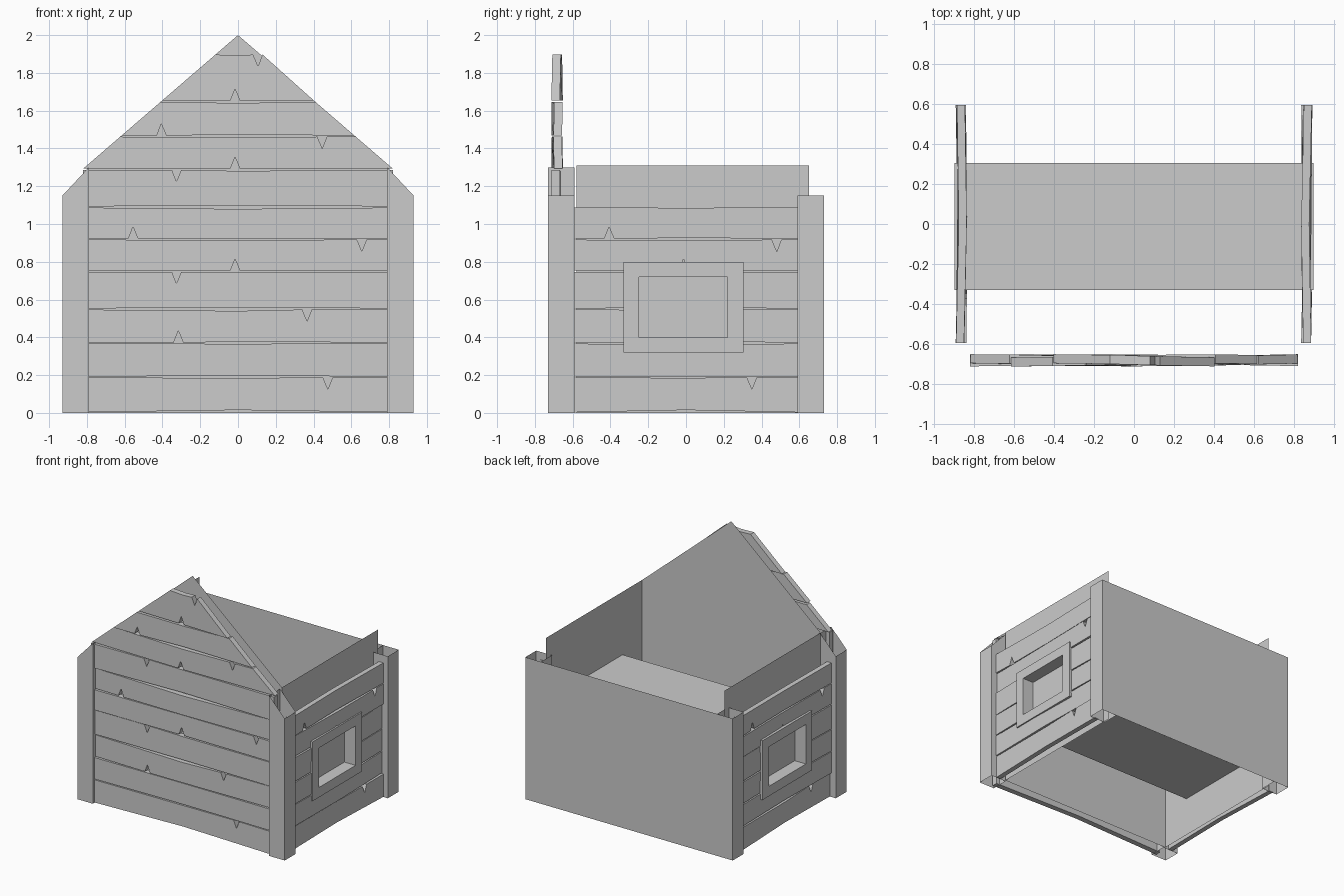
import bpy, bmesh, random
from math import pi, sin
from mathutils import Matrix

if "Cube" in bpy.data.objects:
    bpy.data.objects.remove(bpy.data.objects["Cube"])

random.seed(4)


def new_object(name, verts, faces, fix=False):
    me = bpy.data.meshes.new(name)
    me.from_pydata(verts, [], faces)
    if fix:
        bm = bmesh.new()
        bm.from_mesh(me)
        bmesh.ops.recalc_face_normals(bm, faces=bm.faces)
        bm.to_mesh(me)
        bm.free()
    ob = bpy.data.objects.new(name, me)
    bpy.context.collection.objects.link(ob)
    return ob


def sheet(name, path, closed=False):
    """Vertical thin wall along a path of (x, y, top height)."""
    n = len(path)
    verts = [(x, y, 0) for x, y, t in path] + list(path)
    faces = [(i, (i + 1) % n, n + (i + 1) % n, n + i) for i in range(n if closed else n - 1)]
    return new_object(name, verts, faces)


# Inner shell: side walls and front wall, open at the back, top and bottom
shell = sheet("inner_walls", [(-.8, .65, 1.31), (-.8, -.58, 1.31), (.8, -.58, 1.31), (.8, .65, 1.31)])
new_object("gable_wall", [(-.8, -.58, 1.31), (.8, -.58, 1.31), (0, -.58, 2)], [(0, 1, 2)])

# Front corner posts with sloping open tops
for s, side in ((1, "right"), (-1, "left")):
    path = [(s * .79, -.73, 1.3), (s * .93, -.73, 1.15), (s * .93, -.59, 1.15), (s * .79, -.59, 1.3)]
    sheet("front_post_" + side, path if s > 0 else path[::-1], True)

# Back panel joined with its corner posts
sheet("back_wall", [(x, y, 1.15) for x, y in (
    (.79, .73), (.79, .59), (.93, .59), (.93, .73), (-.93, .73), (-.93, .59), (-.79, .59), (-.79, .73))])

# Plank joints: height, chips upward, chips downward (position along the front wall)
JOINTS = [
    (0.0, [], []),
    (.19, [], [.47]),
    (.37, [-.31], []),
    (.55, [], [.36]),
    (.75, [-.01], [-.32]),
    (.92, [-.55], [.65]),
    (1.09, [], []),
    (1.29, [-.01], [-.32]),
    (1.465, [-.4], [.44]),
    (1.65, [-.01], []),
    (1.9, [], [.1]),
]


def edge(z, half, chips, direction, scale, bow):
    """Plank edge from left to right with a slight bow and triangular chips."""
    pts = [(-half, z), (0, z + bow), (half, z)]
    pts = [p for p in pts if all(abs(p[0] - c * scale) > .05 for c in chips)]
    for c in chips:
        c *= scale
        lean = .03 if c > 0 else -.03
        pts += [(c - .02 + min(lean, 0) / 3, z), (c + lean / 5, z + direction * .062),
                (c + .02 + max(lean, 0) / 3, z)]
    return sorted(pts)


def plank(name, lower, upper, half_of, scale, y0, thick):
    zl, zu = lower[0] + .003, upper[0] - .003
    bow_l = .012 if lower[0] == 0 else random.uniform(0, .006)
    low = edge(zl, half_of(zl), lower[1], 1, scale, bow_l)
    top = edge(zu, half_of(zu), upper[2], -1, scale, -random.uniform(0, .008))
    ring = low + top[::-1]
    n = len(ring)
    ph = random.uniform(0, 6)

    def warp(u):
        return .008 * sin(3.5 * u + ph)
    verts = [(u, y0 + warp(u), z) for u, z in ring] + [(u, y0 + thick + warp(u), z) for u, z in ring]
    faces = [tuple(range(n)), tuple(range(2 * n - 1, n - 1, -1))]
    faces += [(i, n + i, n + (i + 1) % n, (i + 1) % n) for i in range(n)]
    return new_object(name, verts, faces, True)


# Front planks, the upper ones cut to the gable slope
for i in range(10):
    half = (lambda z: .82) if i < 7 else (lambda z: .8 * (2 - z) / .69)
    plank("front_plank_%d" % (i + 1), JOINTS[i], JOINTS[i + 1], half, 1, -.705, .045)

# Hidden cutter clearing the planks behind the window frames
bpy.ops.mesh.primitive_cube_add(size=1, location=(0, -.015, .56))
cutter = bpy.context.object
cutter.name = "window_cutter"
cutter.scale = (2.2, .55, .40)
cutter.hide_render = True
cutter.hide_set(True)

# Side planks: same boards shortened and turned to each side
for angle, side in ((pi / 2, "right"), (-pi / 2, "left")):
    for i in range(6):
        ob = plank("%s_plank_%d" % (side, i + 1), JOINTS[i], JOINTS[i + 1], lambda z: .595, .73, -.885, .04)
        ob.data.transform(Matrix.Rotation(angle, 4, 'Z'))
        if 1 <= i <= 4:
            m = ob.modifiers.new("window_opening", 'BOOLEAN')
            m.operation = 'DIFFERENCE'
            m.solver = 'EXACT'
            m.object = cutter

# Window frame running through the house from side to side
outer = [(-.33, .32), (.305, .32), (.305, .8), (-.33, .8)]
inner = [(-.25, .40), (.22, .40), (.22, .72), (-.25, .72)]
verts = [(x, y, z) for x in (-.9, .9) for y, z in outer + inner]
faces = []
for i in range(4):
    j = (i + 1) % 4
    faces += [(i, j, j + 8, i + 8), (i + 4, i + 12, j + 12, j + 4),
              (i, i + 4, j + 4, j), (i + 8, j + 8, j + 12, i + 12)]
new_object("window_frame", verts, faces, True)
